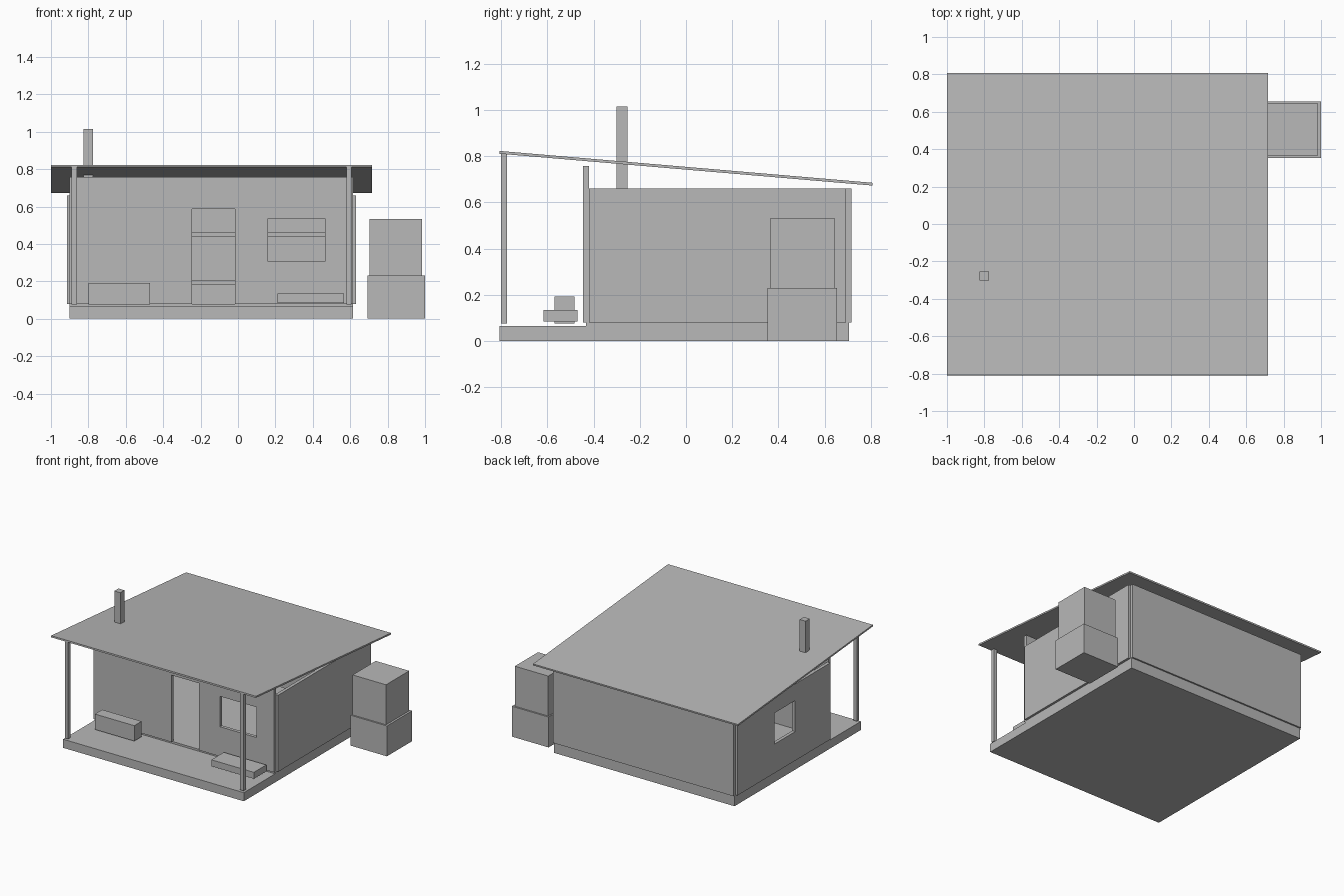
import bpy
import bmesh
from mathutils import Vector

cube = bpy.data.objects.get("Cube")
if cube:
    bpy.data.objects.remove(cube, do_unlink=True)

# One plain grey for everything
grey = bpy.data.materials.new("plain grey")
grey.use_nodes = True
grey.diffuse_color = (0.48, 0.48, 0.48, 1)
grey.node_tree.nodes["Principled BSDF"].inputs["Base Color"].default_value = grey.diffuse_color


def finish(name, bm):
    bmesh.ops.recalc_face_normals(bm, faces=bm.faces)
    mesh = bpy.data.meshes.new(name)
    bm.to_mesh(mesh)
    bm.free()
    mesh.materials.append(grey)
    obj = bpy.data.objects.new(name, mesh)
    bpy.context.collection.objects.link(obj)
    return obj


def box(name, xs, ys, zs):
    bm = bmesh.new()
    bmesh.ops.create_cube(bm, size=1)
    for v in bm.verts:
        v.co = [(r[0] + r[1]) / 2 + c * (r[1] - r[0]) for c, r in zip(v.co, (xs, ys, zs))]
    return finish(name, bm)


def extrude(bm, offset):
    result = bmesh.ops.extrude_face_region(bm, geom=bm.faces[:])
    verts = [g for g in result["geom"] if isinstance(g, bmesh.types.BMVert)]
    bmesh.ops.translate(bm, verts=verts, vec=offset)


def side_profile(name, xs, points):
    """Extrude a (y, z) outline along x."""
    bm = bmesh.new()
    bm.faces.new([bm.verts.new((xs[0], y, z)) for y, z in points])
    extrude(bm, Vector((xs[1] - xs[0], 0, 0)))
    return finish(name, bm)


def wall(name, span, zs, place, depth, openings):
    """Upright panel with rectangular openings (start, end, bottom, top)."""
    us = sorted({*span, *(u for o in openings for u in o[:2])})
    ws = sorted({*zs, *(w for o in openings for w in o[2:])})
    bm = bmesh.new()
    for u0, u1 in zip(us, us[1:]):
        for w0, w1 in zip(ws, ws[1:]):
            if any(a <= u0 and u1 <= b and c <= w0 and w1 <= d for a, b, c, d in openings):
                continue
            corners = ((u0, w0), (u1, w0), (u1, w1), (u0, w1))
            bm.faces.new([bm.verts.new(place(u, w)) for u, w in corners])
    bmesh.ops.remove_doubles(bm, verts=bm.verts, dist=0.0001)
    extrude(bm, Vector(depth))
    return finish(name, bm)


FLOOR = 0.08
EAVES = 0.66
INNER = (-0.89, 0.606)

# Stepped base: porch deck in front, house floor behind
side_profile("foundation", (-0.9, 0.614),
             [(-0.807, 0), (0.705, 0), (0.705, FLOOR), (-0.433, FLOOR),
              (-0.433, 0.065), (-0.807, 0.065)])

# Walls
door = (-0.245, -0.015, FLOOR, 0.587)
front_window = (0.16, 0.465, 0.305, 0.535)
wall("front_wall", (-0.9, 0.614), (FLOOR, 0.758), lambda u, w: (u, -0.445, w),
     (0, 0.025, 0), [door, front_window])
wall("right_wall", (-0.42, 0.692), (FLOOR, EAVES), lambda u, w: (-0.915, u, w),
     (0.025, 0, 0), [(0.0, 0.25, 0.3, 0.535)])
box("left_wall", (INNER[1], 0.631), (-0.42, 0.692), (FLOOR, EAVES))
box("back_wall", (-0.9, 0.614), (0.692, 0.717), (FLOOR, EAVES))

# Single-slope roof and chimney
side_profile("roof", (-1, 0.716),
             [(-0.809, 0.811), (0.807, 0.673), (0.808, 0.685), (-0.808, 0.823)])
box("chimney", (-0.825, -0.775), (-0.302, -0.253), (FLOOR, 1.015))

# Porch posts
for name, x in (("right_post", -0.876), ("left_post", 0.594)):
    box(name, (x - 0.014, x + 0.014), (-0.802, -0.775), (0.075, 0.81))

# Porch seats
box("porch_bench", (-0.8, -0.47), (-0.57, -0.483), (0.075, 0.192))
box("porch_low_table", (0.21, 0.566), (-0.618, -0.47), (0.085, 0.134))

# Benches along the inside of the back wall
box("upper_inside_bench", INNER, (0.45, 0.692), (0.437, 0.464))
box("lower_inside_bench", INNER, (0.3, 0.5), (0.18, 0.206))

# Tank on a plinth beside the house
box("tank_base", (0.693, 1.0), (0.354, 0.655), (0, 0.23))
box("tank", (0.704, 0.984), (0.366, 0.643), (0.23, 0.533))
